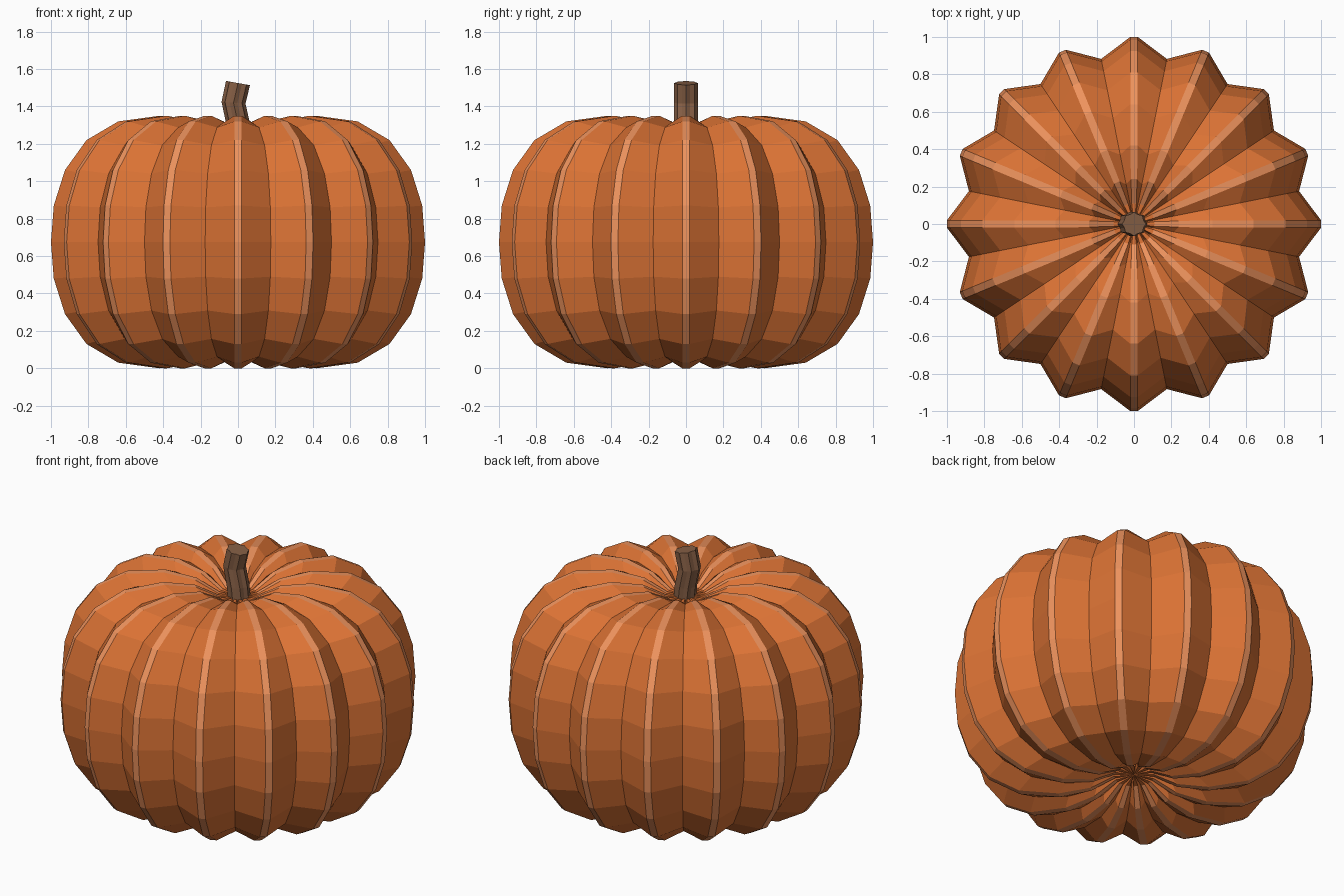
import bpy, bmesh
from math import sin, cos, pi
from mathutils import Vector, Matrix

if "Cube" in bpy.data.objects:
    bpy.data.objects.remove(bpy.data.objects["Cube"])

RIBS = 16
MID = 0.675


def material(name, rgb):
    m = bpy.data.materials.new(name)
    m.diffuse_color = (*rgb, 1)
    m.use_nodes = True
    m.node_tree.nodes["Principled BSDF"].inputs["Base Color"].default_value = m.diffuse_color
    return m


def make_object(name, bm, mats):
    bmesh.ops.recalc_face_normals(bm, faces=bm.faces)
    me = bpy.data.meshes.new(name)
    bm.to_mesh(me)
    bm.free()
    for m in mats:
        me.materials.append(m)
    ob = bpy.data.objects.new(name, me)
    bpy.context.collection.objects.link(ob)
    return ob


orange = material("orange_skin", (0.71, 0.17, 0.035))
ridge = material("ridge_skin", (0.85, 0.29, 0.11))
brown = material("stem_brown", (0.24, 0.115, 0.06))

# Body: ribbed rings, half profile (radius, height above middle), mirrored below
half = [(0.11, 0.575), (0.24, 0.645), (0.42, 0.675), (0.64, 0.645),
        (0.81, 0.545), (0.925, 0.385), (0.985, 0.195)]
profile = half + [(1.0, 0.0)] + [(r, -h) for r, h in reversed(half)]

bm = bmesh.new()
rings = []
for r, h in profile:
    ring = []
    w = min(0.02, 0.009 + 0.03 * r)      # half width of the flat ridge
    for k in range(RIBS):
        rot = Matrix.Rotation(2 * pi * k / RIBS, 3, 'Z')
        a = pi / RIBS
        vr, vh = r * 0.9, h * 0.95        # valley between ribs
        for p in ((r, -w, MID + h), (r, w, MID + h),
                  (vr * cos(a), vr * sin(a), MID + vh)):
            ring.append(bm.verts.new(rot @ Vector(p)))
    rings.append(ring)
n = RIBS * 3
for lo, hi in zip(rings, rings[1:]):
    for i in range(n):
        j = (i + 1) % n
        f = bm.faces.new((lo[i], lo[j], hi[j], hi[i]))
        f.material_index = 1 if i % 3 == 0 else 0
# Hub caps at both poles
for ring, z in ((rings[0], MID + 0.565), (rings[-1], MID - 0.565)):
    c = bm.verts.new((0, 0, z))
    for i in range(n):
        bm.faces.new((ring[i], ring[(i + 1) % n], c))
make_object("pumpkin_body", bm, [orange, ridge])

# Stem: fluted, bent and with a slanted top
bm = bmesh.new()
stem = []
for x, z, tilt in ((0.01, 1.22, 0), (-0.0, 1.31, 0), (-0.024, 1.42, 0.08), (0.0, 1.525, 0.18)):
    ring = []
    for i in range(16):
        a = 2 * pi * i / 16
        r = 0.064 if i % 2 == 0 else 0.055
        px = r * cos(a)
        ring.append(bm.verts.new((x + px, r * sin(a), z - px * tilt)))
    stem.append(ring)
for lo, hi in zip(stem, stem[1:]):
    for i in range(16):
        j = (i + 1) % 16
        bm.faces.new((lo[i], lo[j], hi[j], hi[i]))
bm.faces.new(stem[0])
bm.faces.new(stem[-1])
make_object("stem", bm, [brown])
